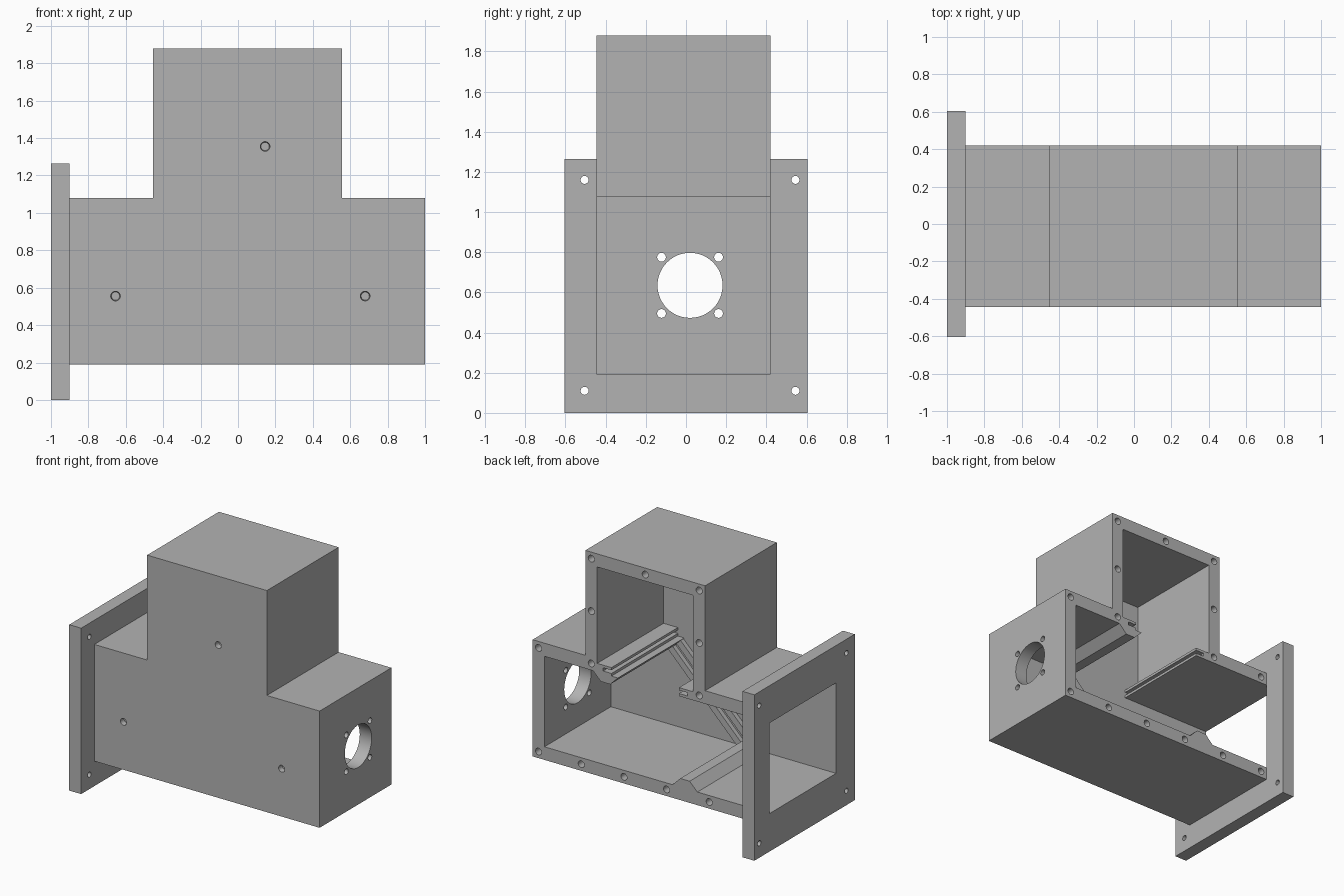
import bpy, bmesh, math
from mathutils import Matrix, Vector

if "Cube" in bpy.data.objects:
    bpy.data.objects.remove(bpy.data.objects["Cube"])

grey = bpy.data.materials.new("housing grey")
grey.diffuse_color = (0.45, 0.45, 0.45, 1)
grey.use_nodes = True
grey.node_tree.nodes["Principled BSDF"].inputs["Base Color"].default_value = grey.diffuse_color

Y0, Y1 = -0.445, 0.42          # body front and open back
YI = -0.38                     # inside of the front wall
CY, CZ = 0.02, 0.635           # optical axis


def finish(name, bm):
    bmesh.ops.recalc_face_normals(bm, faces=bm.faces[:])
    mesh = bpy.data.meshes.new(name)
    bm.to_mesh(mesh)
    bm.free()
    mesh.materials.append(grey)
    ob = bpy.data.objects.new(name, mesh)
    bpy.context.collection.objects.link(ob)
    return ob


def prism(name, profile, y0, y1):
    """Extrude an (x, z) profile along y."""
    bm = bmesh.new()
    face = bm.faces.new([bm.verts.new((x, y0, z)) for x, z in profile])
    ext = bmesh.ops.extrude_face_region(bm, geom=[face])
    verts = [g for g in ext["geom"] if isinstance(g, bmesh.types.BMVert)]
    bmesh.ops.translate(bm, verts=verts, vec=(0, y1 - y0, 0))
    return finish(name, bm)


def box(name, x0, x1, y0, y1, z0, z1):
    return prism(name, [(x0, z0), (x1, z0), (x1, z1), (x0, z1)], y0, y1)


def drills(name, holes):
    """Cutter of separate round drills: (centre, axis, r1, r2, depth, sides)."""
    bm = bmesh.new()
    for centre, axis, r1, r2, depth, sides in holes:
        rot = Vector((0, 0, 1)).rotation_difference(Vector(axis)).to_matrix().to_4x4()
        bmesh.ops.create_cone(bm, cap_ends=True, segments=sides, radius1=r1,
                              radius2=r2, depth=depth,
                              matrix=Matrix.Translation(centre) @ rot)
    return finish(name, bm)


def cut(ob, *cutters):
    for c in cutters:
        mod = ob.modifiers.new("cut", 'BOOLEAN')
        mod.operation = 'DIFFERENCE'
        mod.solver = 'EXACT'
        mod.object = c
        c.hide_render = True
        c.hide_viewport = True
    bpy.context.view_layer.update()
    mesh = bpy.data.meshes.new_from_object(
        ob.evaluated_get(bpy.context.evaluated_depsgraph_get()))
    ob.modifiers.clear()
    ob.data = mesh
    for c in cutters:
        bpy.data.objects.remove(c)


def tee(left, right, bottom, top, t0, t1, tower_top):
    return [(left, bottom), (right, bottom), (right, top), (t1, top),
            (t1, tower_top), (t0, tower_top), (t0, top), (left, top)]


# T-shaped housing, open at the back and at the flange end
body = prism("housing", tee(-0.9, 1, 0.19, 1.08, -0.455, 0.555, 1.88), Y0, Y1)
cavity = prism("cavity", tee(-1.1, 0.9, 0.29, 0.98, -0.355, 0.455, 1.78), YI, 0.7)

# light port with its four through holes
port = [((0.95, CY, CZ), (1, 0, 0), 0.162, 0.162, 0.3, 48)]
port += [((0.95, CY + a, CZ + b), (1, 0, 0), 0.022, 0.022, 0.3, 16)
         for a in (-0.142, 0.142) for b in (-0.14, 0.14)]

# blind screw holes around the back rim
rim = [(0.95 - 0.36 * i, 0.24) for i in range(6)]
rim += [(0.95, 1.03), (-0.85, 1.03), (0.05, 1.83)]
rim += [(x, z) for x in (0.505, -0.405) for z in (1.03, 1.43, 1.83)]
screws = [((x, Y1, z), (0, 1, 0), 0.026, 0.026, 0.2, 16) for x, z in rim]

# shallow dimples on the front
dimples = [((x, Y0, z), (0, 1, 0), 0.03, 0.022, 0.08, 20)
           for x, z in ((-0.655, 0.555), (0.145, 1.355), (0.68, 0.555))]
cut(body, cavity, drills("drills", port + screws + dimples))

# mounting flange with a window and corner holes
flange = box("flange", -1, -0.9, -0.605, 0.605, 0, 1.265)
window = box("window", -1.2, -0.8, YI, Y1, 0.29, 0.98)
corners = drills("corner_drills", [((-0.95, CY + a, CZ + b), (1, 0, 0), 0.02, 0.02, 0.3, 16)
                 for a in (-0.525, 0.525) for b in (-0.525, 0.525)])
cut(flange, window, corners)

# grooved filter rails at the foot of the tower
for name, wall, s in (("filter_rail_left", -0.355, 1), ("filter_rail_right", 0.455, -1)):
    tip, groove = wall + 0.12 * s, wall + 0.05 * s
    prism(name, [(wall, 0.98), (tip, 0.98), (tip, 1.0), (groove, 1.0),
                 (groove, 1.025), (tip, 1.025), (tip, 1.045), (wall, 1.045)], YI, Y1)

# ridges holding the ends of the diagonal plate, mirrored through the axis
ridge = [(-0.39, 0.29), (-0.18, 0.29), (-0.245, 0.355), (-0.325, 0.355)]
prism("lower_ridge", ridge, YI, Y1)
prism("upper_ridge", [(0.1 - x, 2 * CZ - z) for x, z in ridge], YI, Y1)

# pair of diagonal guide rails on the front wall
for name, a, b in (("guide_rail_upper", 0.03, 0.1), ("guide_rail_lower", -0.1, -0.03)):
    k = 0.585
    prism(name, [(0.29 - k - a, 0.29), (0.29 - k - b, 0.29),
                 (0.98 - k - b, 0.98), (0.98 - k - a, 0.98)], YI, YI + 0.035)

for ob in bpy.context.scene.objects:
    bpy.context.view_layer.objects.active = ob
    ob.select_set(True)
bpy.ops.object.shade_smooth_by_angle(angle=math.radians(30))
